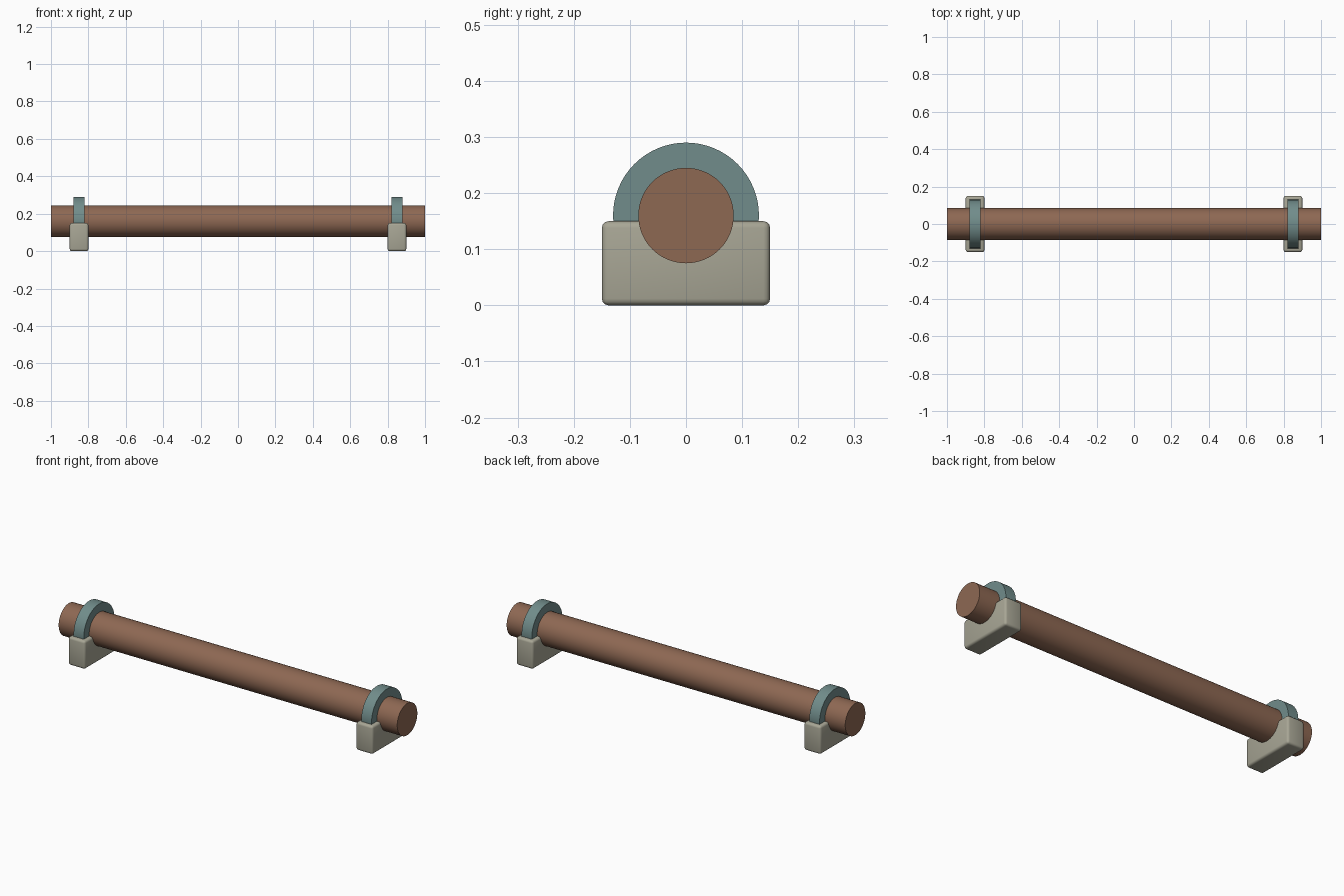
import bpy
import math

if "Cube" in bpy.data.objects:
    bpy.data.objects.remove(bpy.data.objects["Cube"])


def material(name, rgb):
    m = bpy.data.materials.new(name)
    m.diffuse_color = (*rgb, 1.0)
    m.use_nodes = True
    m.node_tree.nodes["Principled BSDF"].inputs["Base Color"].default_value = m.diffuse_color
    return m


brown = material("copper_brown", (0.27, 0.138, 0.086))
teal = material("dull_teal", (0.165, 0.265, 0.258))
stone = material("stone_grey", (0.39, 0.38, 0.30))

AXIS_Z = 0.16  # height of the pipe axis


def x_cylinder(name, x, radius, length, mat):
    bpy.ops.mesh.primitive_cylinder_add(
        vertices=64, radius=radius, depth=length,
        location=(x, 0, AXIS_Z), rotation=(0, math.pi / 2, 0))
    ob = bpy.context.object
    ob.name = name
    ob.data.materials.append(mat)
    bpy.ops.object.shade_smooth_by_angle(angle=math.radians(30))
    return ob


def block(name, x):
    bpy.ops.mesh.primitive_cube_add(size=1, location=(x, 0, 0.075))
    ob = bpy.context.object
    ob.name = name
    ob.scale = (0.10, 0.30, 0.15)
    bpy.ops.object.transform_apply(location=False, rotation=False, scale=True)
    ob.data.materials.append(stone)
    # softly rounded edges
    bev = ob.modifiers.new("rounded_edges", 'BEVEL')
    bev.width = 0.012
    bev.segments = 3
    bpy.ops.object.modifier_apply(modifier=bev.name)
    bpy.ops.object.shade_smooth_by_angle(angle=math.radians(35))
    return ob


# Long pipe
x_cylinder("pipe", 0, 0.085, 2.0, brown)

# Support block and clamp collar near each end
for side, x in (("left", -0.85), ("right", 0.85)):
    block(side + "_support_block", x)
    x_cylinder(side + "_clamp_collar", x, 0.13, 0.06, teal)
